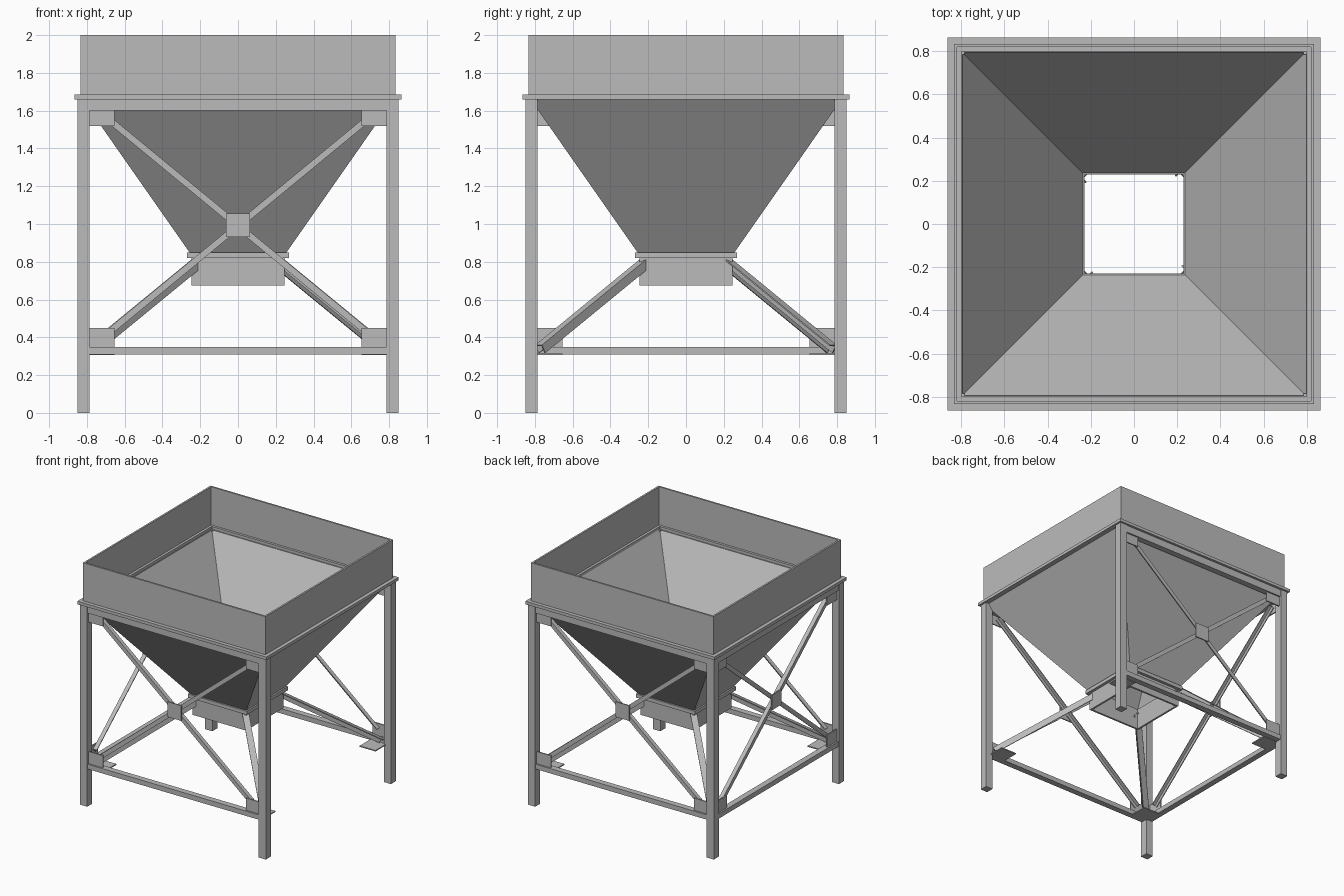
import bpy, bmesh, math
from mathutils import Vector, Matrix

if "Cube" in bpy.data.objects:
    bpy.data.objects.remove(bpy.data.objects["Cube"])

steel = bpy.data.materials.new("grey_steel")
steel.diffuse_color = (0.5, 0.5, 0.5, 1)
steel.use_nodes = True
steel.node_tree.nodes["Principled BSDF"].inputs["Base Color"].default_value = steel.diffuse_color


def finish(name, bm, angle=0.0):
    """Turn a bmesh into an object, rotated about the vertical axis."""
    bmesh.ops.recalc_face_normals(bm, faces=bm.faces)
    bm.transform(Matrix.Rotation(angle, 4, 'Z'))
    mesh = bpy.data.meshes.new(name)
    bm.to_mesh(mesh)
    bm.free()
    mesh.materials.append(steel)
    ob = bpy.data.objects.new(name, mesh)
    bpy.context.collection.objects.link(ob)
    return ob


def box(name, x, y, z, angle=0.0):
    """Box from (min, max) ranges."""
    bm = bmesh.new()
    bmesh.ops.create_cube(bm, size=1)
    for v in bm.verts:
        v.co = [r[0] + (c + 0.5) * (r[1] - r[0]) for c, r in zip(v.co, (x, y, z))]
    return finish(name, bm, angle)


def square_shell(name, section):
    """Closed (half width, height) section swept around a square."""
    bm = bmesh.new()
    rings = [[bm.verts.new((sx * w, sy * w, z))
              for sx, sy in ((-1, -1), (1, -1), (1, 1), (-1, 1))] for w, z in section]
    for i, a in enumerate(rings):
        b = rings[(i + 1) % len(rings)]
        for k in range(4):
            m = (k + 1) % 4
            bm.faces.new((a[k], a[m], b[m], b[k]))
    return finish(name, bm)


def angle_iron(name, a, b, inward, size, thick, angle=0.0):
    """L-section bar from a to b; one flange lies across, the other points inward."""
    a, b, inward = Vector(a), Vector(b), Vector(inward)
    d = (b - a).normalized()
    side = d.cross(inward).normalized()
    if side.z < 0:
        side = -side
    inward = (inward - d * inward.dot(d)).normalized()
    h = size / 2
    profile = [(-h, 0), (h, 0), (h, size), (h - thick, size), (h - thick, thick), (-h, thick)]
    bm = bmesh.new()
    ends = [[bm.verts.new(p + side * u + inward * v) for u, v in profile] for p in (a, b)]
    for e in ends:
        bm.faces.new(e)
    for i in range(6):
        j = (i + 1) % 6
        bm.faces.new((ends[0][i], ends[0][j], ends[1][j], ends[1][i]))
    return finish(name, bm, angle)


# Bin walls, rim flange, funnel and outlet
square_shell("bin_walls", [(0.835, 1.68), (0.835, 2.0), (0.82, 2.0), (0.82, 1.68)])
square_shell("rim_flange", [(0.865, 1.66), (0.865, 1.685), (0.80, 1.685), (0.80, 1.66)])
square_shell("funnel", [(0.825, 1.662), (0.25, 0.84), (0.23, 0.84), (0.80, 1.662)])
square_shell("outlet_flange", [(0.27, 0.82), (0.27, 0.85), (0.23, 0.85), (0.23, 0.82)])
square_shell("outlet_chute", [(0.246, 0.675), (0.246, 0.822), (0.23, 0.822), (0.23, 0.675)])

# Corner legs, floor plates and sloping struts up to the outlet
for k in range(4):
    turn = k * math.pi / 2
    box("leg", (0.785, 0.85), (0.785, 0.85), (0, 1.665), turn)
    box("corner_plate", (0.655, 0.80), (0.655, 0.80), (0.306, 0.315), turn)
    angle_iron("outlet_strut", (0.225, 0.225, 0.815), (0.78, 0.78, 0.36),
               (0, 0, -1), 0.05, 0.007, turn)

# Braced frames on the front, back and left; the right stays open
for turn in (0, math.pi, -math.pi / 2):
    box("top_beam", (-0.79, 0.79), (-0.845, -0.795), (1.60, 1.662), turn)
    box("lower_beam", (-0.79, 0.79), (-0.845, -0.795), (0.31, 0.35), turn)
    box("centre_plate", (-0.063, 0.063), (-0.832, -0.822), (0.93, 1.055), turn)
    for s in (-1, 1):
        xs = sorted((s * 0.655, s * 0.787))
        box("upper_gusset", xs, (-0.832, -0.822), (1.52, 1.602), turn)
        box("lower_gusset", xs, (-0.832, -0.822), (0.348, 0.45), turn)
        angle_iron("cross_brace", (s * 0.71, -0.822, 0.405), (-s * 0.71, -0.822, 1.575),
                   (0, 1, 0), 0.034, 0.007, turn)
